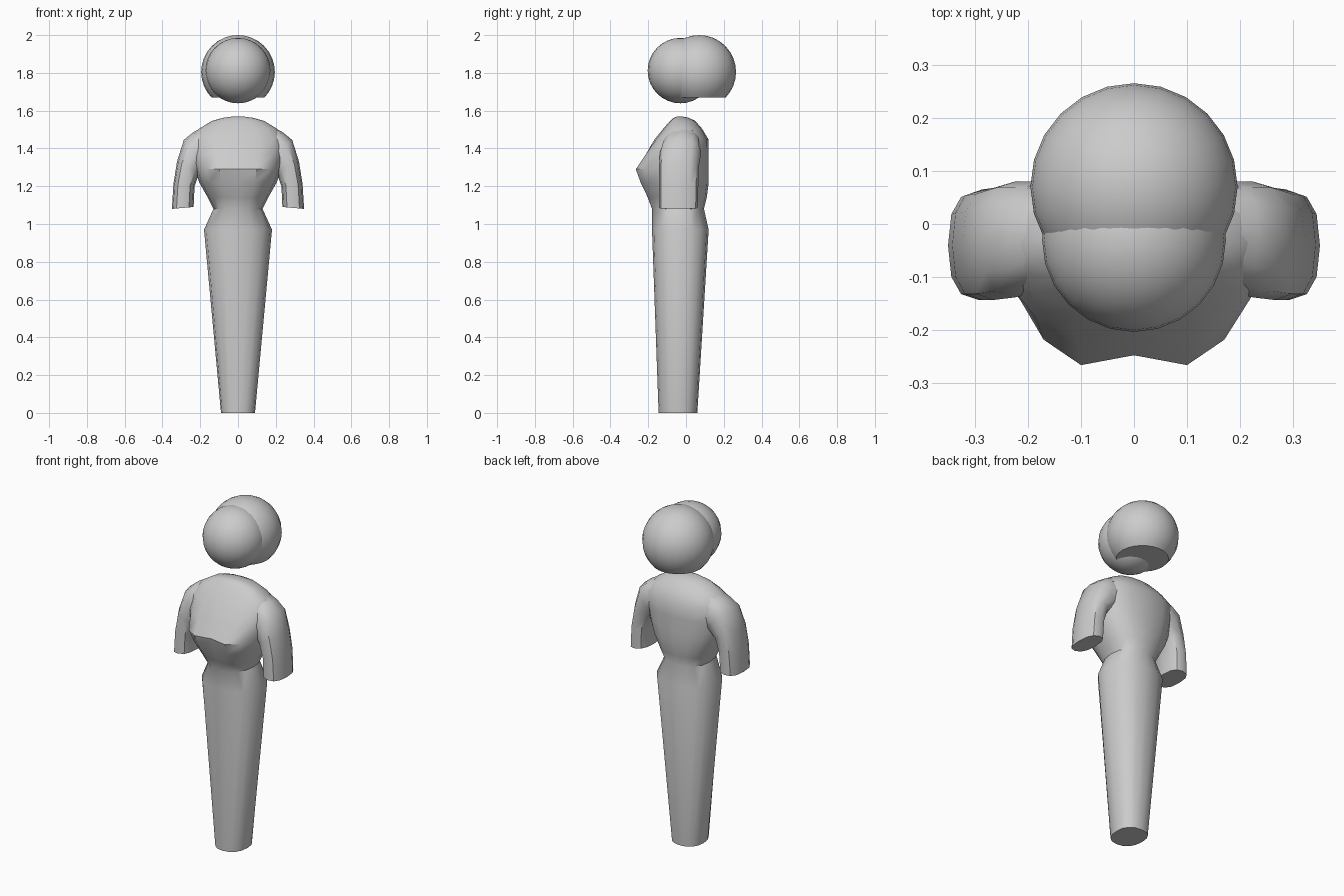
import bpy, bmesh, math
from mathutils import Vector

if "Cube" in bpy.data.objects:
    bpy.data.objects.remove(bpy.data.objects["Cube"])


def finish(name, bm, angle=40):
    bmesh.ops.recalc_face_normals(bm, faces=bm.faces)
    me = bpy.data.meshes.new(name)
    bm.to_mesh(me)
    bm.free()
    ob = bpy.data.objects.new(name, me)
    bpy.context.collection.objects.link(ob)
    bpy.ops.object.select_all(action='DESELECT')
    ob.select_set(True)
    bpy.context.view_layer.objects.active = ob
    bpy.ops.object.shade_smooth_by_angle(angle=math.radians(angle))
    return ob


def unit_ring(n, p):
    """Superellipse points, starting at the front (-y)."""
    pts = []
    for i in range(n):
        a = 2 * math.pi * i / n
        s, c = math.sin(a), math.cos(a)
        pts.append((math.copysign(abs(s) ** (2 / p), s),
                    -math.copysign(abs(c) ** (2 / p), c)))
    return pts


def loft(name, rings):
    bm = bmesh.new()
    rows = [[bm.verts.new(v) for v in r] for r in rings]
    n = len(rows[0])
    for a, b in zip(rows, rows[1:]):
        for i in range(n):
            j = (i + 1) % n
            bm.faces.new((a[i], a[j], b[j], b[i]))
    bm.faces.new(rows[0])
    bm.faces.new(rows[-1])
    return finish(name, bm)


def ball(name, centre, r, cut_z=None):
    bm = bmesh.new()
    bmesh.ops.create_uvsphere(bm, u_segments=24, v_segments=16, radius=r)
    bmesh.ops.translate(bm, verts=bm.verts, vec=centre)
    if cut_z is not None:
        geom = bm.verts[:] + bm.edges[:] + bm.faces[:]
        cut = bmesh.ops.bisect_plane(bm, geom=geom, plane_co=(0, 0, cut_z),
                                     plane_no=(0, 0, -1), clear_outer=True)
        edges = [e for e in cut['geom_cut'] if isinstance(e, bmesh.types.BMEdge)]
        bmesh.ops.contextual_create(bm, geom=edges)
    return finish(name, bm)


# Head and flat-bottomed hair
ball("head", (0, -0.03, 1.812), 0.173)
ball("hair", (0, 0.07, 1.805), 0.195, cut_z=1.67)

# Body: z, half width, front y, back y, centre dent of the chest
YC = -0.035
body = [(0, .09, -.145, .06, 0), (.97, .18, -.18, .12, 0),
        (1.08, .13, -.18, .095, 0), (1.14, .16, -.212, .11, .01),
        (1.22, .205, -.255, .12, .025), (1.29, .23, -.282, .12, .035),
        (1.37, .25, -.225, .12, .015), (1.45, .255, -.165, .118, 0),
        (1.505, .205, -.12, .085, 0), (1.545, .14, -.085, .05, 0),
        (1.562, .08, -.065, .015, 0), (1.568, .035, -.05, -.015, 0)]
rings = []
for z, hx, yf, yb, dent in body:
    ring = []
    for i, (u, v) in enumerate(unit_ring(16, 2.3)):
        y = YC + v * ((YC - yf) if v < 0 else (yb - YC))
        ring.append(Vector((u * hx, y + (dent if i == 0 else 0), z)))
    rings.append(ring)
loft("body", rings)

# Arms: inner (x, z), outer (x, z), front y, back y
arm = [(.235, 1.09, .350, 1.08, -.143, .062), (.230, 1.20, .342, 1.21, -.143, .065),
       (.205, 1.27, .323, 1.33, -.143, .068), (.16, 1.31, .287, 1.445, -.138, .08),
       (.11, 1.33, .235, 1.487, -.125, .08), (.05, 1.34, .14, 1.535, -.09, .06)]
for side, sx in (("left", 1), ("right", -1)):
    rings = []
    for xi, zi, xo, zo, yf, yb in arm:
        ring = []
        for u, v in unit_ring(12, 2.5):
            t = (u + 1) / 2
            ring.append(Vector((sx * (xi + (xo - xi) * t),
                                (yf + yb) / 2 + v * (yb - yf) / 2,
                                zi + (zo - zi) * t)))
        rings.append(ring)
    loft("arm_" + side, rings)
